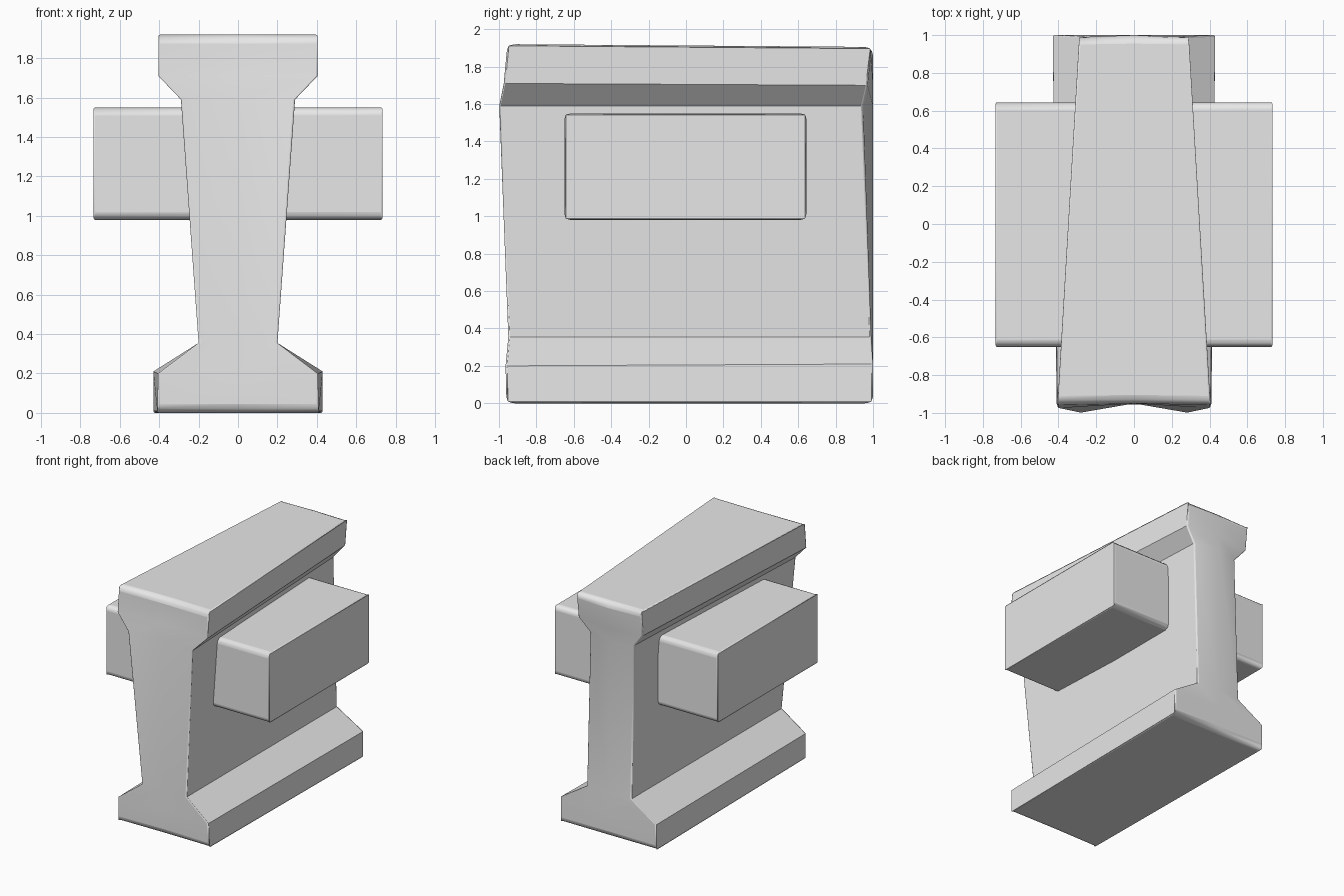
import bpy, bmesh

if "Cube" in bpy.data.objects:
    bpy.data.objects.remove(bpy.data.objects["Cube"])

grey = bpy.data.materials.new("plain_grey")
grey.diffuse_color = (0.8, 0.8, 0.8, 1)
grey.use_nodes = True
grey.node_tree.nodes["Principled BSDF"].inputs["Base Color"].default_value = grey.diffuse_color


def finish(name, bm, weight_rule, width):
    """Turn a bmesh into a softly bevelled object; weight_rule gives each edge's bevel weight."""
    bmesh.ops.recalc_face_normals(bm, faces=bm.faces)
    layer = bm.edges.layers.float.new("bevel_weight_edge")
    for e in bm.edges:
        e[layer] = weight_rule(e)
    mesh = bpy.data.meshes.new(name)
    bm.to_mesh(mesh)
    bm.free()
    mesh.materials.append(grey)
    obj = bpy.data.objects.new(name, mesh)
    bpy.context.collection.objects.link(obj)
    mod = obj.modifiers.new("rounded_edges", 'BEVEL')
    mod.limit_method = 'WEIGHT'
    mod.width = width
    mod.segments = 3
    bpy.context.view_layer.objects.active = obj
    obj.select_set(True)
    bpy.ops.object.shade_smooth_by_angle(angle=0.6)
    obj.select_set(False)
    return obj


# Body: a waisted block with a flared foot and head, tapering from front to back.
# Per level, for each end: half width, corner y, centre y, z
FRONT = [(0.41, -0.96, -0.955, 0.0), (0.405, -0.965, -0.955, 0.20),
         (0.20, -0.95, -0.95, 0.355), (0.29, -1.0, -0.95, 1.59),
         (0.405, -0.975, -0.95, 1.71), (0.405, -0.955, -0.95, 1.92)]
BACK = [(0.43, 1.0, 1.0, 0.0), (0.43, 1.0, 1.0, 0.21),
        (0.20, 0.99, 1.0, 0.355), (0.20, 0.945, 1.0, 1.59),
        (0.29, 0.97, 1.0, 1.70), (0.29, 0.995, 1.0, 1.905)]

bm = bmesh.new()
ends = []
for table in (FRONT, BACK):
    ends.append([[bm.verts.new((s * w, yc if s == 0 else y, z)) for s in (-1, 0, 1)]
                 for w, y, yc, z in table])
f, b = ends
top = len(FRONT) - 1
for i in range(top):
    for end in ends:                       # folded end faces
        for s in (0, 1):
            bm.faces.new((end[i][s], end[i][s + 1], end[i + 1][s + 1], end[i + 1][s]))
    for s in (0, 2):                       # long flanks
        bm.faces.new((f[i][s], b[i][s], b[i + 1][s], f[i + 1][s]))
for i in (0, top):                         # underside and top
    for s in (0, 1):
        bm.faces.new((f[i][s], f[i][s + 1], b[i][s + 1], b[i][s]))


def body_weight(e):
    a, c = (v.co for v in e.verts)
    flat = abs(a.z - c.z) < 0.05
    outer = max(a.z, c.z) < 0.01 or min(a.z, c.z) > 1.85
    if flat and outer and abs(a.y - c.y) < 0.1:
        return 1.0                         # end edges of the foot and head
    if abs(a.x) < 0.01 or abs(c.x) < 0.01:
        return 0.0                         # centre folds
    if abs(a.y - c.y) > 1:
        return 0.2 if outer else 0.0       # long edges
    return 0.2                             # narrow rim round each end


finish("waisted_body", bm, body_weight, 0.045)

# Crossbar: a rounded block passing through the body
bm = bmesh.new()
bmesh.ops.create_cube(bm, size=1)
for v in bm.verts:
    v.co = (v.co.x * 1.465, v.co.y * 1.295 - 0.003, v.co.z * 0.57 + 1.265)


def bar_weight(e):
    return 1.0 if abs(e.verts[0].co.x - e.verts[1].co.x) > 0.5 else 0.2


finish("crossbar", bm, bar_weight, 0.04)
